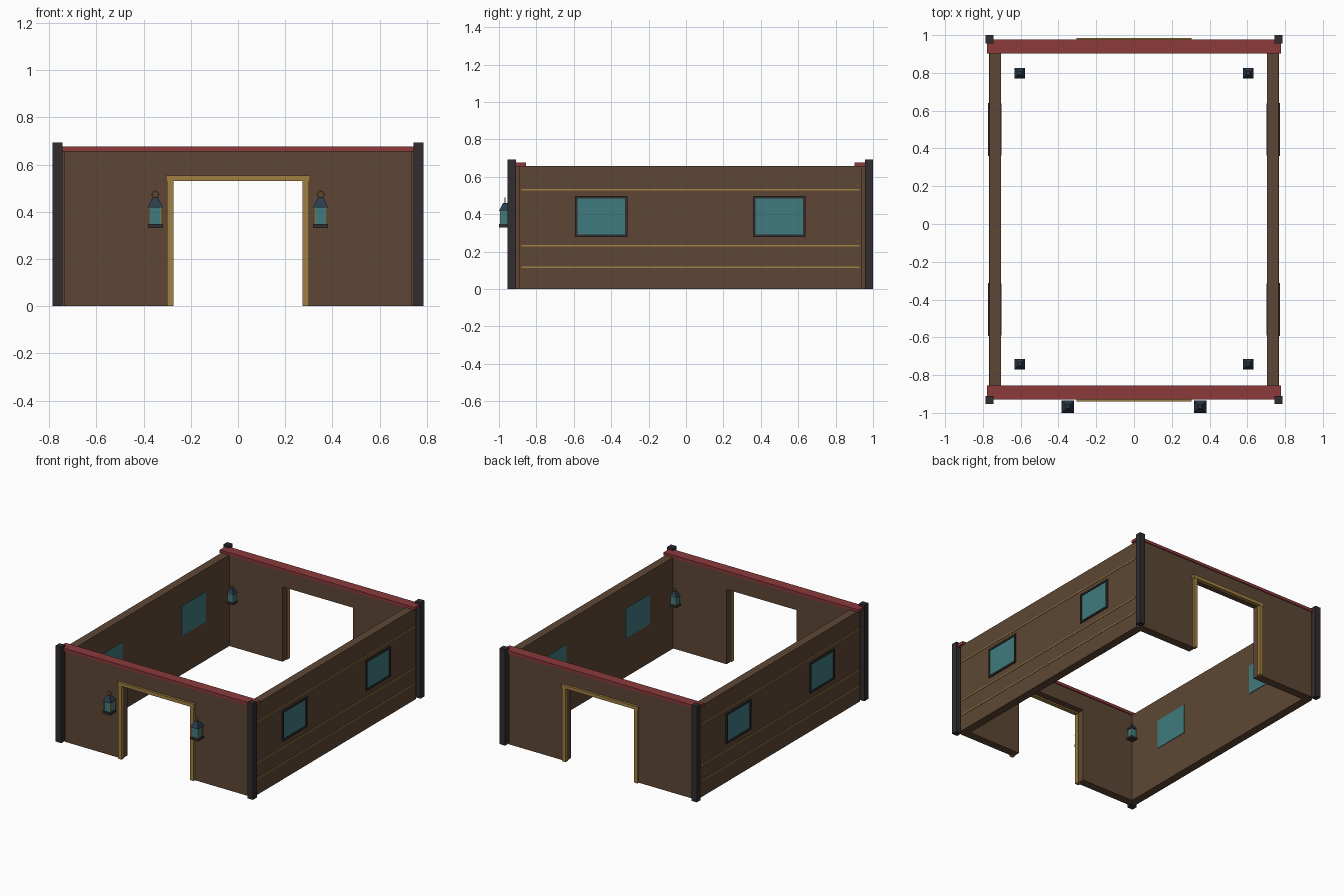
import bpy, bmesh
from math import pi, radians
from mathutils import Matrix, Vector

if "Cube" in bpy.data.objects:
    bpy.data.objects.remove(bpy.data.objects["Cube"], do_unlink=True)


def material(name, rgb):
    m = bpy.data.materials.new(name)
    m.use_nodes = True
    m.diffuse_color = (*rgb, 1)
    b = m.node_tree.nodes["Principled BSDF"]
    b.inputs["Base Color"].default_value = (*rgb, 1)
    b.inputs["Roughness"].default_value = 0.9
    return m


WOOD = material("brown wood", (0.110, 0.062, 0.035))
RED = material("red trim", (0.260, 0.041, 0.043))
GOLD = material("gold trim", (0.352, 0.216, 0.056))
GLASS = material("teal glass", (0.051, 0.198, 0.212))
DARK = material("dark timber", (0.032, 0.025, 0.028))
SLATE = material("slate blue", (0.024, 0.042, 0.068))

CY = 0.0235      # centre of the enclosure along y
HALF_X = 0.735   # wall centre lines
HALF_Y = 0.915
THICK = 0.03     # half wall thickness
WALL_H = 0.658


def finish(name, bm, mat):
    bmesh.ops.recalc_face_normals(bm, faces=bm.faces)
    me = bpy.data.meshes.new(name)
    bm.to_mesh(me)
    bm.free()
    me.materials.append(mat)
    ob = bpy.data.objects.new(name, me)
    bpy.context.collection.objects.link(ob)
    return ob


def add_box(bm, lo, hi):
    lo, hi = Vector(lo), Vector(hi)
    mid, size = (lo + hi) / 2, hi - lo
    size = [abs(s) for s in size]
    bmesh.ops.create_cube(bm, size=1, matrix=Matrix.Translation(mid) @ Matrix.Diagonal((*size, 1)))


def boxes(name, mat, *spans):
    bm = bmesh.new()
    for lo, hi in spans:
        add_box(bm, lo, hi)
    return finish(name, bm, mat)


def end_wall(side, s):
    """Wall with doorway, cap beam and door frame; s is -1 for front, 1 for back."""
    y = CY + s * HALF_Y
    outline = [(-HALF_X, 0), (-0.28, 0), (-0.28, 0.54), (0.28, 0.54), (0.28, 0),
               (HALF_X, 0), (HALF_X, WALL_H), (-HALF_X, WALL_H)]
    bm = bmesh.new()
    face = bm.faces.new([bm.verts.new((x, y - THICK, z)) for x, z in outline])
    ext = bmesh.ops.extrude_face_region(bm, geom=[face])
    verts = [v for v in ext["geom"] if isinstance(v, bmesh.types.BMVert)]
    bmesh.ops.translate(bm, verts=verts, vec=(0, 2 * THICK, 0))
    finish(side + "_wall", bm, WOOD)

    boxes(side + "_cap_beam", RED, ((-0.777, y - 0.037, 0.656), (0.777, y + 0.037, 0.677)))

    # door frame standing proud of the outer face
    inner, outer = y + s * (THICK - 0.012), y + s * (THICK + 0.015)
    boxes(side + "_door_jambs", GOLD,
          *[((k * 0.273, inner, 0), (k * 0.301, outer, 0.531)) for k in (-1, 1)])
    boxes(side + "_door_lintel", GOLD,
          ((-0.305, inner, 0.53), (0.305, outer + s * 0.002, 0.554)))


def side_wall(side, s):
    """Plain wall with two windows and three thin trim strips."""
    x = s * HALF_X
    out = x + s * THICK
    boxes(side + "_wall", WOOD,
          ((x - THICK, CY - HALF_Y, 0), (x + THICK, CY + HALF_Y, WALL_H)))
    boxes(side + "_trim_strips", GOLD,
          *[((out - s * 0.005, CY - 0.903, z - 0.004), (out + s * 0.003, CY + 0.903, z + 0.004))
            for z in (0.118, 0.232, 0.53)])
    for label, k in (("front", -1), ("rear", 1)):
        wy, w, z0, z1, t = CY + k * 0.476, 0.14, 0.279, 0.497, 0.013
        boxes(f"{side}_{label}_window_glass", GLASS,
              ((x - s * 0.034, wy - w + 0.002, z0 + 0.002), (out + s * 0.003, wy + w - 0.002, z1 - 0.002)))
        a, b = out - s * 0.005, out + s * 0.009
        boxes(f"{side}_{label}_window_frame", DARK,
              ((a, wy - w, z0), (b, wy + w, z0 + t)),
              ((a, wy - w, z1 - t), (b, wy + w, z1)),
              ((a, wy - w, z0 + t), (b, wy - w + t, z1 - t)),
              ((a, wy + w - t, z0 + t), (b, wy + w, z1 - t)))


def lantern(name, x, y, z, k):
    """Square lantern with base plate, corner bars, sloped roof and ring."""
    def span(r, z0, z1, dx=0, dy=0):
        return ((x + k * (dx - r), y + k * (dy - r), z + k * z0),
                (x + k * (dx + r), y + k * (dy + r), z + k * z1))

    boxes(name + "_base", DARK, span(0.032, 0, 0.017))
    boxes(name + "_glass", GLASS, span(0.025, 0.016, 0.089))
    boxes(name + "_corner_bars", GOLD,
          *[span(0.003, 0.016, 0.089, i * 0.025, j * 0.025) for i in (-1, 1) for j in (-1, 1)])
    bm = bmesh.new()
    place = Matrix.Translation((x, y, z + k * 0.109)) @ Matrix.Rotation(pi / 4, 4, 'Z')
    bmesh.ops.create_cone(bm, cap_ends=True, segments=4, radius1=k * 0.033 * 2 ** 0.5,
                          radius2=k * 0.011 * 2 ** 0.5, depth=k * 0.042, matrix=place)
    finish(name + "_roof", bm, SLATE)
    bpy.ops.mesh.primitive_torus_add(location=(x, y, z + k * 0.143), rotation=(pi / 2, 0, 0),
                                     major_radius=k * 0.014, minor_radius=k * 0.003,
                                     major_segments=12, minor_segments=6)
    ring = bpy.context.object
    ring.name = name + "_ring"
    ring.data.materials.append(GOLD)
    bpy.ops.object.shade_smooth_by_angle(angle=radians(60))


# walls
end_wall("front", -1)
end_wall("back", 1)
side_wall("left", 1)
side_wall("right", -1)

# corner posts and lanterns
for side, s in (("left", 1), ("right", -1)):
    for label, t in (("front", -1), ("back", 1)):
        px, py, r = s * 0.765, CY + t * 0.955, 0.022
        boxes(f"{label}_{side}_post", DARK, ((px - r, py - r, 0), (px + r, py + r, 0.693)))
        lantern(f"{label}_{side}_inner_lantern", s * 0.605, 0.028 + t * 0.77, 0.38, 0.82)
    lantern(f"{side}_door_lantern", s * 0.35, -0.967, 0.33, 1)
